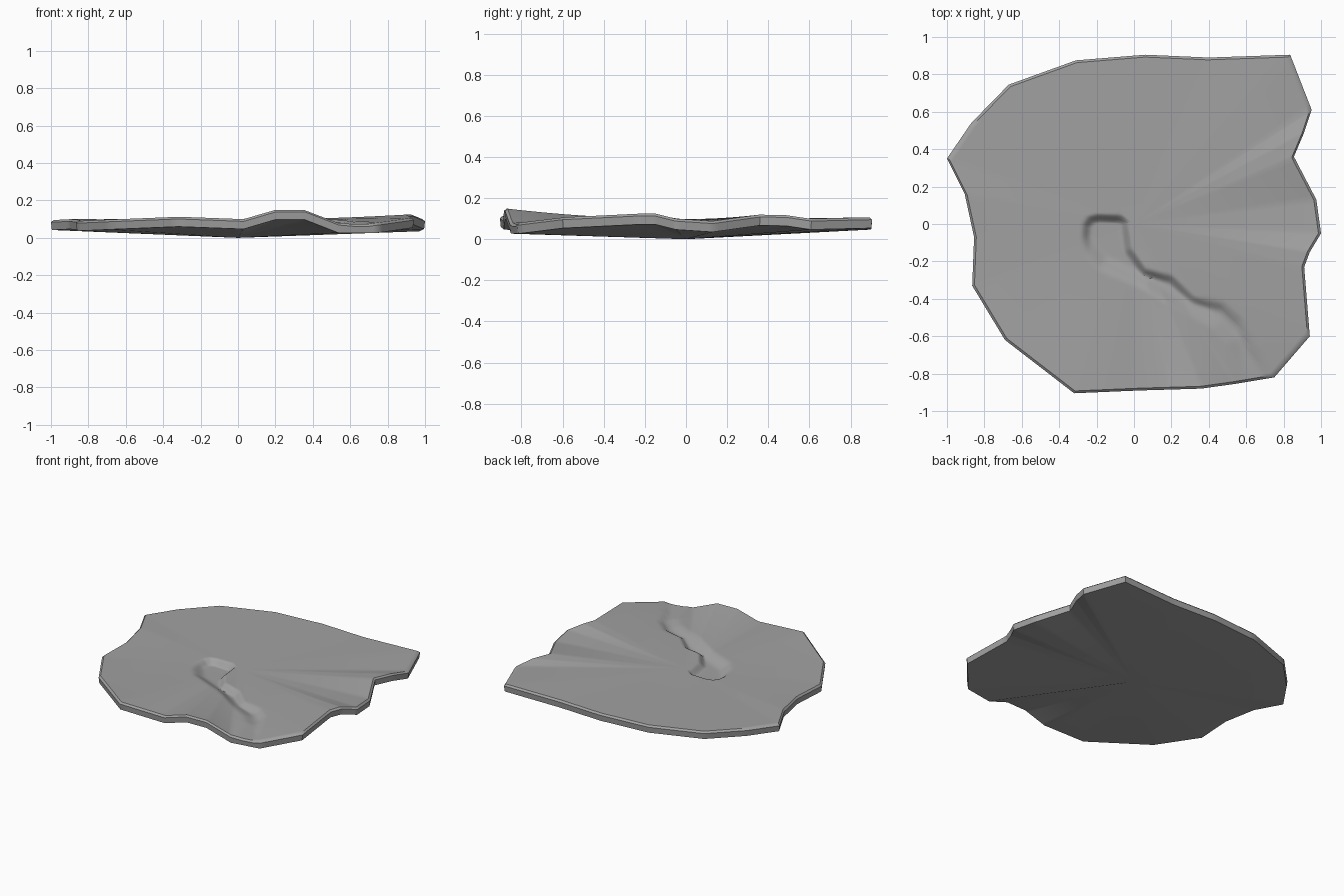
import bpy
import bmesh
import math
from mathutils import Vector

cube = bpy.data.objects.get("Cube")
if cube:
    bpy.data.objects.remove(cube, do_unlink=True)

# Rim corners, counter-clockwise: x, y and height of the top edge
RIM = [
    (-.32, -.905, .113), (.03, -.89, .1), (.2, -.885, .15), (.36, -.88, .15),
    (.54, -.855, .08), (.75, -.82, .08), (.94, -.6, .107), (.91, -.23, .125),
    (.94, -.15, .125), (1, -.05, .1), (.975, .13, .088), (.855, .36, .12),
    (.91, .49, .118), (.95, .61, .1), (.835, .905, .107), (.4, .89, .1),
    (.06, .905, .1), (-.31, .875, .1), (-.67, .745, .1), (-.87, .54, .098),
    (-1, .35, .095), (-.905, .16, .1), (-.855, -.07, .095), (-.865, -.33, .09),
    (-.69, -.62, .098),
]
# Steep bank runs round the pool and down the right of the stream
STEEP = [(-.29, -.14), (-.28, 0), (-.25, .045), (-.2, .06), (-.06, .055),
         (-.025, .02), (-.005, -.13), (.07, -.235), (.21, -.27), (.33, -.385),
         (.48, -.42), (.58, -.51), (.65, -.66), (.75, -.82), (.85, -1)]
# Gentle bank follows the left of the stream
GENTLE = [(-.29, -.14), (-.2, -.25), (.05, -.36), (.25, -.48), (.42, -.57),
          (.49, -.65), (.53, -.82), (.55, -1)]
LAND, THICK, SPLIT, RINGS = 0.098, 0.053, 8, 60


def smooth(t):
    t = max(0.0, min(1.0, t))
    return t * t * (3 - 2 * t)


def distance(p, path):
    best = 9.0
    for a, b in zip(path, path[1:]):
        a, b = Vector(a), Vector(b)
        d = b - a
        t = max(0.0, min(1.0, (p - a).dot(d) / d.length_squared))
        best = min(best, (p - a - d * t).length)
    return best


def inside(p, loop):
    hit = False
    for a, b in zip(loop, loop[1:] + loop[:1]):
        if (a[1] > p.y) != (b[1] > p.y):
            if p.x < a[0] + (b[0] - a[0]) * (p.y - a[1]) / (b[1] - a[1]):
                hit = not hit
    return hit


CHANNEL = STEEP + GENTLE[:0:-1]


def ground(rim, t):
    """Point on the land surface at fraction t from the centre to the rim."""
    p = Vector((rim.x * t, rim.y * t))
    z = LAND + (rim.z - LAND) * t ** 2
    if inside(p, CHANNEL):
        mask = smooth(distance(p, STEEP) / 0.055) * smooth(distance(p, GENTLE) / 0.1)
        floor = 0.055 + 0.018 * t
        z += (min(z, floor) - z) * mask
    return Vector((p.x, p.y, z))


# Subdivide the rim
rim = []
for a, b in zip(RIM, RIM[1:] + RIM[:1]):
    rim += [Vector(a).lerp(Vector(b), i / SPLIT) for i in range(SPLIT)]

bm = bmesh.new()


def ring(points):
    return [bm.verts.new(p) for p in points]


def bridge(upper, lower):
    n = len(upper)
    for i in range(n):
        j = (i + 1) % n
        bm.faces.new((upper[i], lower[i], lower[j], upper[j]))


def fan(loop, centre):
    v = bm.verts.new(centre)
    for a, b in zip(loop, loop[1:] + loop[:1]):
        bm.faces.new((v, a, b))


# Land surface with the pool and stream pressed in
INSET = 0.986
rings = [ring(ground(r, INSET * k / RINGS) for r in rim) for k in range(1, RINGS + 1)]
fan(rings[0], (0, 0, LAND))
for inner, outer in zip(rings, rings[1:]):
    bridge(inner, outer)

# Bevelled edge wall
edge = ring(ground(r, 1) - Vector((0, 0, 0.012)) for r in rim)
foot = ring(Vector((r.x * 0.995, r.y * 0.995, r.z - THICK)) for r in rim)
bridge(rings[-1], edge)
bridge(edge, foot)

# Shallow underside running down to the middle
fan(foot, (0, 0, 0))

bmesh.ops.recalc_face_normals(bm, faces=bm.faces)
mesh = bpy.data.meshes.new("ground_slab")
bm.to_mesh(mesh)
bm.free()

stone = bpy.data.materials.new("stone_grey")
stone.use_nodes = True
grey = (0.36, 0.36, 0.36, 1)
stone.diffuse_color = grey
stone.node_tree.nodes["Principled BSDF"].inputs["Base Color"].default_value = grey
mesh.materials.append(stone)

slab = bpy.data.objects.new("ground_slab", mesh)
bpy.context.collection.objects.link(slab)
bpy.ops.object.select_all(action="DESELECT")
slab.select_set(True)
bpy.context.view_layer.objects.active = slab
bpy.ops.object.shade_smooth_by_angle(angle=math.radians(40))
